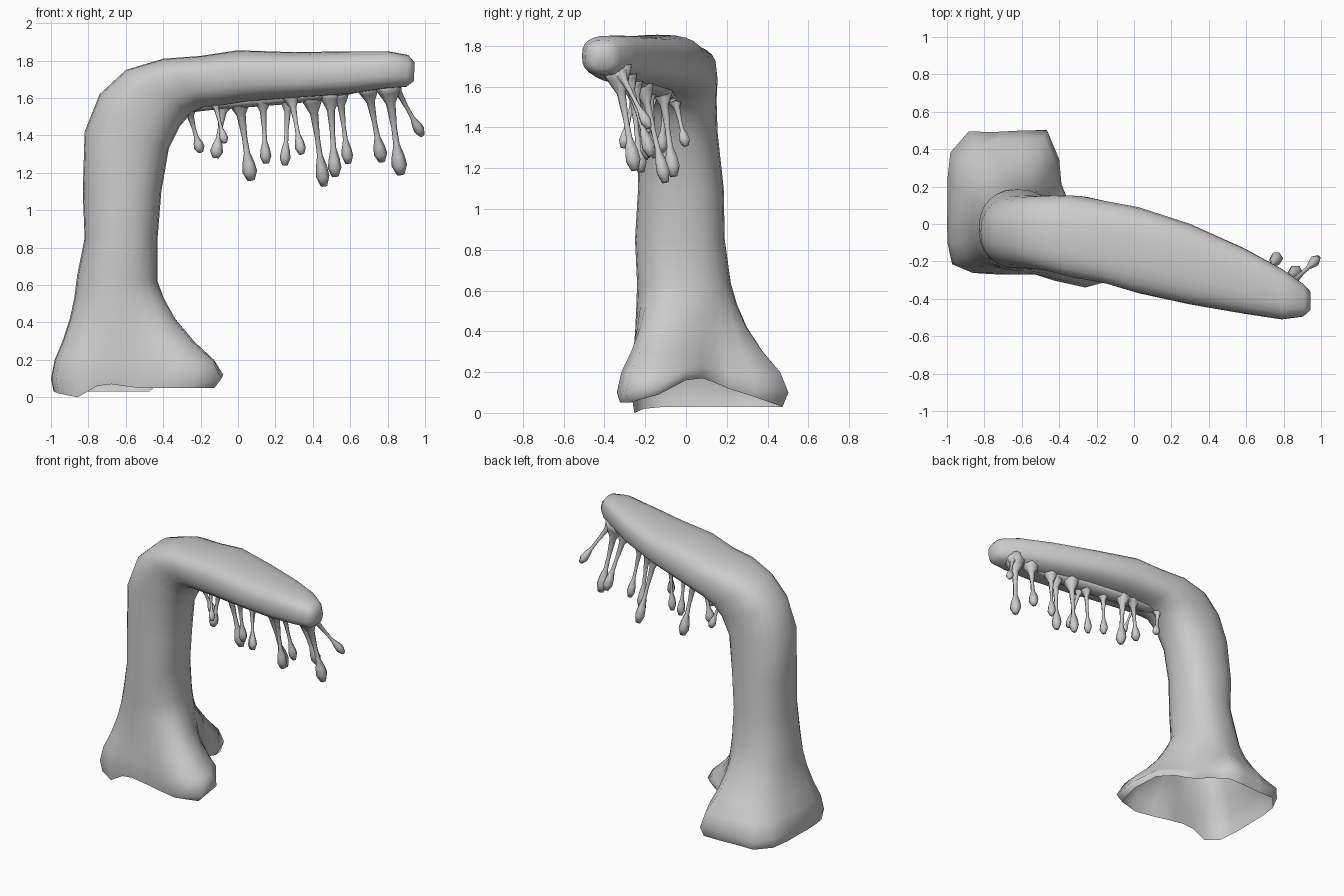
import bpy, bmesh, math
from mathutils import Vector

N = 24


def spow(v, e):
    return math.copysign(abs(v) ** e, v)


def loft(name, rings, cap_start, cap_end):
    bm = bmesh.new()
    rows = [[bm.verts.new(p) for p in ring] for ring in rings]
    n = len(rows[0])
    for a, b in zip(rows, rows[1:]):
        for i in range(n):
            j = (i + 1) % n
            bm.faces.new((a[i], a[j], b[j], b[i]))
    if cap_start:
        bm.faces.new(rows[0][::-1])
    if cap_end:
        bm.faces.new(rows[-1])
    for f in bm.faces:
        f.smooth = True
    bm.normal_update()
    me = bpy.data.meshes.new(name)
    bm.to_mesh(me)
    bm.free()
    ob = bpy.data.objects.new(name, me)
    bpy.context.collection.objects.link(ob)
    return ob


# Section spanning an outer and an inner silhouette point and a y range
def section(xo, zo, xi, zi, y0, y1, e=0.88):
    c = Vector(((xo + xi) / 2, (y0 + y1) / 2, (zo + zi) / 2))
    inner = Vector((xi, c.y, zi)) - c
    side = Vector((0, (y1 - y0) / 2, 0))
    ring = []
    for i in range(N):
        a = 2 * math.pi * i / N
        ring.append(c + inner * spow(math.cos(a), e) + side * spow(math.sin(a), e))
    return ring


# Flared three-lobed root: radius and rim height every 15 degrees
root_r = [.42, .32, .28, .30, .40, .52, .50, .51, .57, .54, .46, .41,
          .40, .41, .43, .37, .31, .28, .27, .28, .35, .48, .59, .54]
rim_z = [.16, .17, .15, .12, .08, .03, .03, .03, .03, .03, .03, .03,
         .03, .03, .02, .00, .06, .07, .06, .05, .05, .05, .05, .09]
neck = section(-.86, .65, -.43, .62, -.24, .22)


def root_ring(z, w):
    ring = []
    for i in range(N):
        a = 2 * math.pi * i / N
        foot = Vector((-.6 + root_r[i] * math.cos(a), root_r[i] * math.sin(a), 0))
        k = w * .82 if z and z > .15 and i in (8, 9, 10) else w
        p = neck[i].lerp(foot, k)
        p.z = rim_z[i] if z is None else max(z, rim_z[i] + z * .3)
        ring.append(p)
    return ring


rings = [root_ring(None, .9), root_ring(.1, 1), root_ring(.2, .86),
         root_ring(.3, .56), root_ring(.42, .28), root_ring(.53, .11), neck]

# Trunk, bend and tapering arm
rings += [section(*s) for s in (
    (-.82, .85, -.43, .85, -.25, .19),
    (-.83, 1.1, -.41, 1.1, -.235, .185),
    (-.82, 1.42, -.37, 1.33, -.24, .155),
    (-.74, 1.62, -.31, 1.45, -.24, .15, .82),
    (-.60, 1.75, -.25, 1.52, -.25, .155, .78),
    (-.40, 1.81, -.18, 1.55, -.29, .15, .75),
    (-.20, 1.825, -.08, 1.56, -.32, .12, .75),
    (.00, 1.855, .05, 1.58, -.37, .09, .75),
    (.30, 1.845, .30, 1.60, -.43, .00, .75),
    (.60, 1.85, .58, 1.62, -.48, -.13, .75),
    (.80, 1.85, .78, 1.65, -.51, -.24, .75),
    (.91, 1.83, .90, 1.66, -.495, -.32, .78),
    (.945, 1.79, .94, 1.69, -.46, -.36))]
loft("trunk_and_arm", rings, False, True)

# Hanging drips: flared root, thin stalk, faceted bulb at the end
profile = ((0, .075), (.12, .05), (.24, .022), (.5, .013), (.68, .015),
           (.80, .030), (.90, .036), (1, .018))


def drip(k, top, tip, s):
    top, tip = Vector(top), Vector(tip)
    axis = (tip - top).normalized()
    u = axis.cross(Vector((0, 1, 0))).normalized()
    v = axis.cross(u)
    rows = []
    for t, r in profile:
        c = top.lerp(tip, t)
        rows.append([c + (u * math.cos(a) + v * math.sin(a)) * r * s
                     for a in (math.tau * i / 6 for i in range(6))])
    loft(f"drip_{k}", rings=rows, cap_start=True, cap_end=True)


drips = (
    ((-.27, -.06, 1.56), (-.20, .00, 1.31), .8),
    ((-.07, -.10, 1.60), (-.12, -.12, 1.28), .95),
    ((-.13, -.14, 1.60), (-.07, -.20, 1.36), .65),
    ((.00, -.12, 1.62), (.07, -.06, 1.16), 1.1),
    ((.13, -.18, 1.62), (.15, -.15, 1.25), .85),
    ((.27, -.20, 1.62), (.25, -.20, 1.24), .8),
    ((.28, -.24, 1.63), (.34, -.31, 1.30), .8),
    ((.39, -.22, 1.64), (.46, -.10, 1.13), 1.0),
    ((.49, -.27, 1.65), (.52, -.22, 1.18), 1.0),
    ((.54, -.26, 1.65), (.59, -.19, 1.25), .85),
    ((.69, -.30, 1.68), (.77, -.17, 1.26), 1.0),
    ((.80, -.34, 1.69), (.87, -.25, 1.19), 1.15),
    ((.82, -.34, 1.70), (.985, -.18, 1.40), .8))
for k, d in enumerate(drips):
    drip(k + 1, *d)

# Low webbed ridge joining the drips under the arm
ridge = []
for x, y, z, w, h in ((-.28, -.06, 1.54, .02, .02), (-.15, -.10, 1.57, .06, .035),
                      (.05, -.14, 1.59, .07, .04), (.30, -.20, 1.61, .07, .04),
                      (.50, -.26, 1.63, .06, .035), (.64, -.29, 1.65, .02, .02)):
    ridge.append([Vector((x, y + w * math.cos(a), z + h * math.sin(a)))
                  for a in (math.tau * i / 8 for i in range(8))])
loft("drip_ridge", ridge, True, True)
